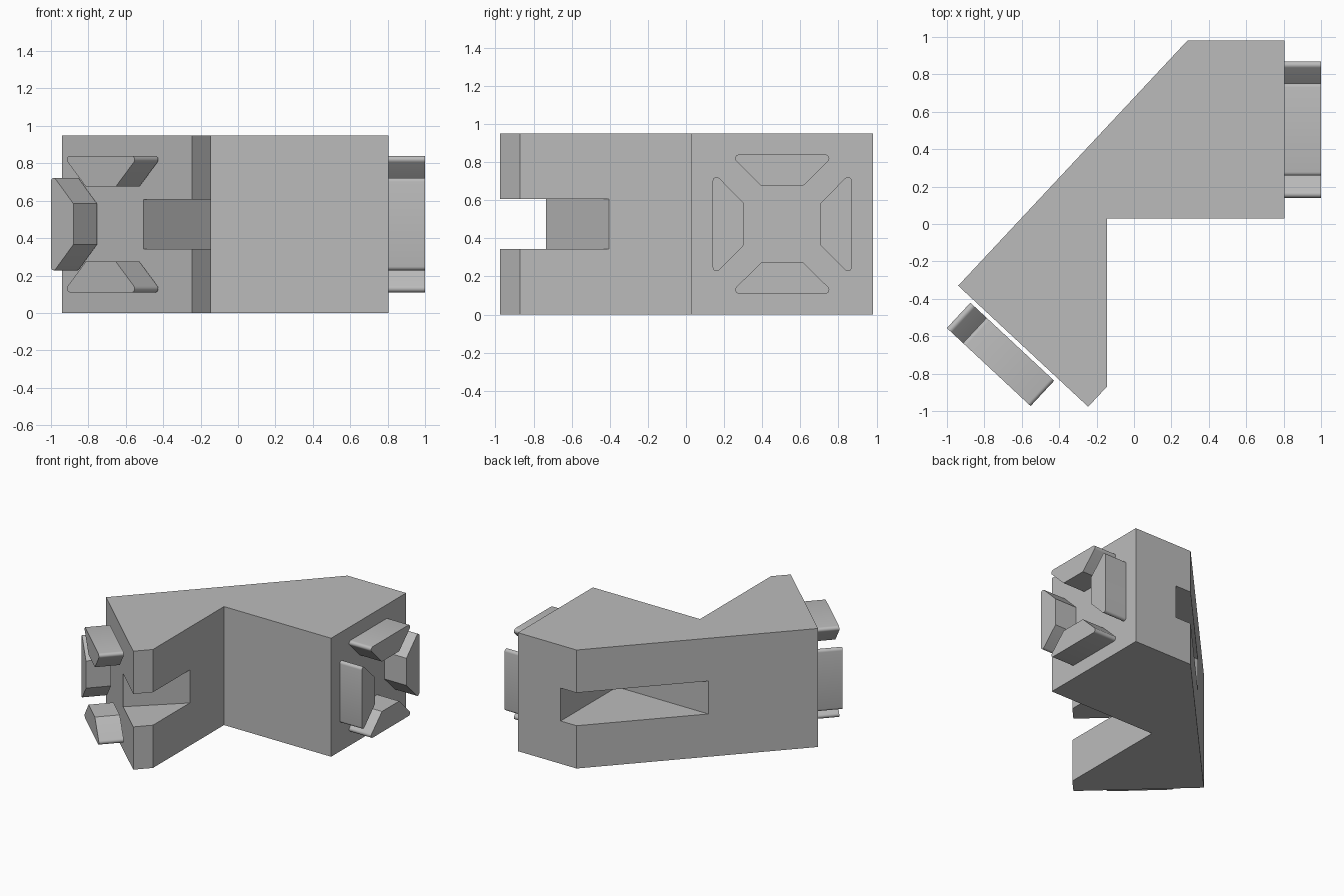
import bpy
import bmesh
from math import cos, sin, pi, radians
from mathutils import Vector, Matrix

old = bpy.data.objects.get("Cube")
if old:
    bpy.data.objects.remove(old, do_unlink=True)

grey = bpy.data.materials.new("plain_grey")
grey.use_nodes = True
colour = (0.5, 0.5, 0.5, 1)
grey.diffuse_color = colour
grey.node_tree.nodes["Principled BSDF"].inputs["Base Color"].default_value = colour

HEIGHT = 0.95
MID = HEIGHT / 2
SLOT = 0.132          # half height of the slots, also the bore radius


def prism(name, outline, low, high, frame=Matrix.Identity(4)):
    """Extrude a 2D outline from low to high along the frame's z axis."""
    bm = bmesh.new()
    face = bm.faces.new([bm.verts.new((u, v, low)) for u, v in outline])
    new = bmesh.ops.extrude_face_region(bm, geom=[face])["geom"]
    tops = [g for g in new if isinstance(g, bmesh.types.BMVert)]
    bmesh.ops.translate(bm, verts=tops, vec=(0, 0, high - low))
    bm.transform(frame)
    bmesh.ops.recalc_face_normals(bm, faces=bm.faces)
    mesh = bpy.data.meshes.new(name)
    bm.to_mesh(mesh)
    bm.free()
    mesh.materials.append(grey)
    obj = bpy.data.objects.new(name, mesh)
    bpy.context.collection.objects.link(obj)
    return obj


def shade(obj, angle=30):
    bpy.ops.object.select_all(action='DESELECT')
    obj.select_set(True)
    bpy.context.view_layer.objects.active = obj
    bpy.ops.object.shade_smooth_by_angle(angle=radians(angle))


def end_frame(centre, normal):
    """Frame on an end face: x across, y up, z pointing outwards."""
    n = Vector(normal).normalized()
    up = Vector((0, 0, 1))
    across = up.cross(n)
    m = Matrix((across, up, n)).transposed().to_4x4()
    m.translation = centre
    return m


# Angled body
body = prism("body", [(-0.94, -0.33), (-0.245, -0.977), (-0.145, -0.87), (-0.145, 0.03),
                      (0.805, 0.03), (0.805, 0.98), (0.285, 0.98)], 0, HEIGHT)

end_a = end_frame((0.805, 0.505, MID), (1, 0, 0))
end_b = end_frame((-0.5925, -0.6535, MID), (-0.647, -0.695, 0))

# Rear pocket, front slot and the bore that opens into the pocket
circle = [(SLOT * cos(2 * pi * i / 48), SLOT * sin(2 * pi * i / 48)) for i in range(48)]
cutters = [
    prism("rear_pocket_cutter", [(0.426, 0.265), (0.426, 1.3), (-1, 1.3), (-1, 0.265)],
          MID - SLOT, MID + SLOT),
    prism("front_slot_cutter", [(-0.685, -0.902), (0.035, -0.238), (0.035, -1.3), (-0.685, -1.3)],
          MID - SLOT, MID + SLOT),
    prism("bore_cutter", circle, -0.6, 0.1, end_a),
]
for cutter in cutters:
    cutter.hide_render = True
    mod = body.modifiers.new(cutter.name, 'BOOLEAN')
    mod.operation = 'DIFFERENCE'
    mod.solver = 'EXACT'
    mod.object = cutter
    bpy.context.view_layer.objects.active = body
    bpy.ops.object.modifier_apply(modifier=mod.name)
    bpy.data.objects.remove(cutter, do_unlink=True)
shade(body)

# Wedge outline with rounded outer corners
R = 0.02
arc = [(0.227 + R * cos(radians(a)), 0.345 + R * sin(radians(a)))
       for a in [-45 + 22.5 * k for k in range(7)]]
half = [(0.109, 0.2)] + arc
wedge = half + [(-u, v) for u, v in reversed(half)]


def wedges(prefix, frame, low, high, sides):
    turns = {"top": 0, "left": 90, "bottom": 180, "right": 270}
    for side in sides:
        turn = Matrix.Rotation(radians(turns[side]), 4, 'Z')
        shade(prism(f"{prefix}_{side}_wedge", wedge, low, high, frame @ turn))


# Four wedges on the straight end, three floating ones on the angled end
wedges("straight_end", end_a, 0, 0.195, ["top", "left", "bottom", "right"])
wedges("angled_end", end_b, 0.022, 0.207, ["top", "left", "bottom"])
